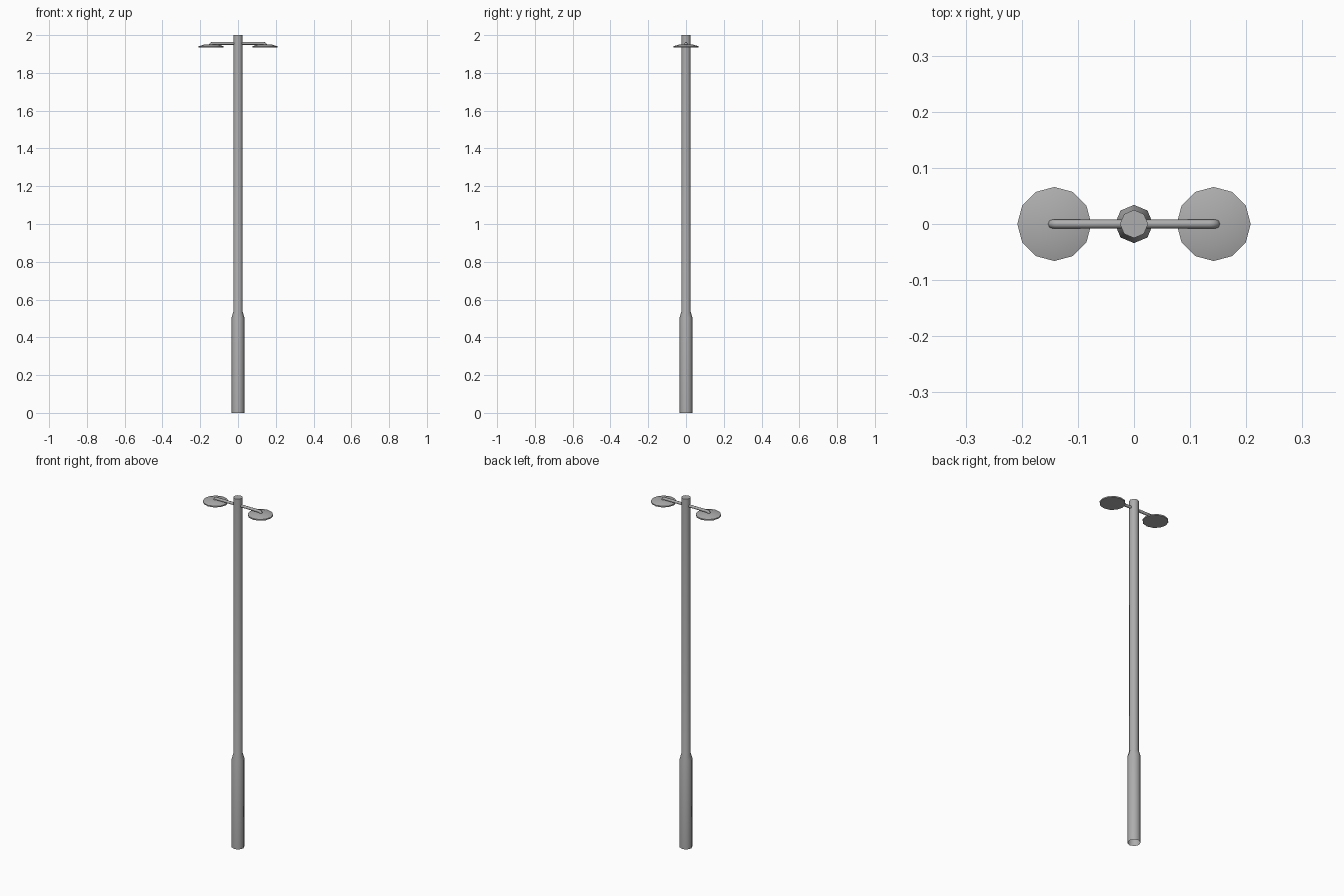
import bpy, bmesh
from math import cos, sin, pi, radians

if "Cube" in bpy.data.objects:
    bpy.data.objects.remove(bpy.data.objects["Cube"])

grey = bpy.data.materials.new("dark_grey")
grey.diffuse_color = (0.42, 0.42, 0.42, 1)
grey.use_nodes = True
grey.node_tree.nodes["Principled BSDF"].inputs["Base Color"].default_value = grey.diffuse_color


def skin(name, rings, angle, open_start=False):
    """Join consecutive rings of points into a tube with capped ends."""
    bm = bmesh.new()
    loops = [[bm.verts.new(p) for p in ring] for ring in rings]
    n = len(loops[0])
    for a, b in zip(loops, loops[1:]):
        for i in range(n):
            j = (i + 1) % n
            bm.faces.new((a[i], a[j], b[j], b[i]))
    if not open_start:
        bm.faces.new(loops[0])
    bm.faces.new(loops[-1])
    bmesh.ops.recalc_face_normals(bm, faces=bm.faces)
    me = bpy.data.meshes.new(name)
    bm.to_mesh(me)
    bm.free()
    me.materials.append(grey)
    ob = bpy.data.objects.new(name, me)
    bpy.context.collection.objects.link(ob)
    bpy.ops.object.select_all(action='DESELECT')
    ob.select_set(True)
    bpy.context.view_layer.objects.active = ob
    bpy.ops.object.shade_smooth_by_angle(angle=radians(angle))
    return ob


def lathe(name, profile, sides, cx=0, angle=50, open_start=False):
    turn = [pi / 2 + 2 * pi * i / sides for i in range(sides)]
    rings = [[(cx + r * cos(t), r * sin(t), z) for t in turn] for r, z in profile]
    return skin(name, rings, angle, open_start)


# Pole with a thicker lower sleeve, open at the foot
lathe("pole", [(0.034, 0), (0.034, 0.505), (0.025, 0.535), (0.025, 2.0)], 8,
      open_start=True)

# Lamp heads: thin discs with an upright rim and a raised shallow cap
lamp = [(0.066, 1.934), (0.066, 1.941), (0.040, 1.949)]

for side, s in (("left", -1), ("right", 1)):
    lathe(side + "_lamp", lamp, 12, s * 0.142, angle=40)

    # Arm: horizontal tube with a short elbow turning down into the lamp
    r, bend, z0 = 0.008, 0.011, 1.956
    path = [(0, z0, 0)]
    for k in range(5):
        a = k * pi / 8
        path.append((0.135 + bend * sin(a), z0 - bend * (1 - cos(a)), a))
    turn = [2 * pi * i / 8 for i in range(8)]
    rings = [[(s * (x + r * sin(t) * sin(a)), r * cos(t), z + r * sin(t) * cos(a))
              for t in turn] for x, z, a in path]
    skin(side + "_arm", rings, 50)
